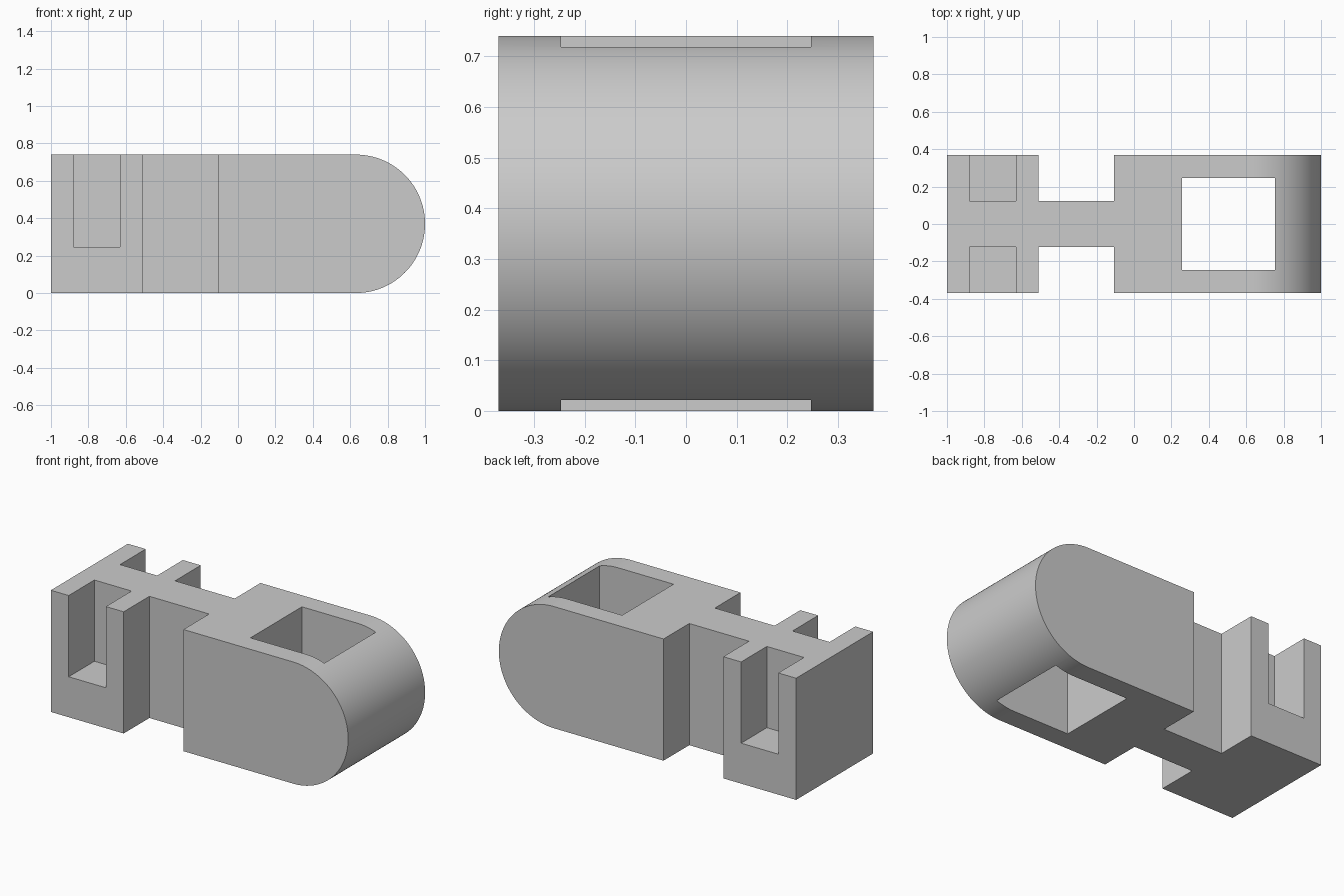
import bpy, bmesh, math

cube = bpy.data.objects.get("Cube")
if cube:
    bpy.data.objects.remove(cube, do_unlink=True)

R = 0.37        # half the height and half the depth
WEB = 0.123     # half thickness of the central web
OVER = 0.2      # how far cutters reach past the surface

grey = bpy.data.materials.new("plain_grey")
grey.use_nodes = True
colour = (0.6, 0.6, 0.6, 1)
grey.diffuse_color = colour
grey.node_tree.nodes["Principled BSDF"].inputs["Base Color"].default_value = colour


def add_object(name, bm):
    bmesh.ops.recalc_face_normals(bm, faces=bm.faces)
    mesh = bpy.data.meshes.new(name)
    bm.to_mesh(mesh)
    bm.free()
    mesh.materials.append(grey)
    ob = bpy.data.objects.new(name, mesh)
    bpy.context.collection.objects.link(ob)
    return ob


def box(name, lo, hi):
    bm = bmesh.new()
    bmesh.ops.create_cube(bm, size=1)
    for v in bm.verts:
        v.co = [a + (b - a) * (c + 0.5) for a, b, c in zip(lo, hi, v.co)]
    return add_object(name, bm)


# Body: side profile with a half-round end, extruded through the depth
steps = 64
profile = [(-1, 2 * R), (-1, 0)]
for i in range(steps + 1):
    a = -math.pi / 2 + math.pi * i / steps
    profile.append((1 - R + R * math.cos(a), R + R * math.sin(a)))
bm = bmesh.new()
side = bm.faces.new([bm.verts.new((x, -R, z)) for x, z in profile])
grown = bmesh.ops.extrude_face_region(bm, geom=[side])["geom"]
bmesh.ops.translate(bm, vec=(0, 2 * R, 0),
                    verts=[g for g in grown if isinstance(g, bmesh.types.BMVert)])
body = add_object("link_body", bm)

# Cutters: square through hole, then a neck gap and an open-topped pocket per side
top = 2 * R + OVER
cutters = [box("hole_cutter", (0.257, -0.247, -OVER), (0.754, 0.247, top))]
for s in (-1, 1):
    y0, y1 = sorted((s * WEB, s * (R + OVER)))
    cutters.append(box("neck_cutter", (-0.51, y0, -OVER), (-0.108, y1, top)))
    cutters.append(box("pocket_cutter", (-0.88, y0, 0.246), (-0.63, y1, top)))

bpy.context.view_layer.objects.active = body
for cutter in cutters:
    mod = body.modifiers.new("cut", "BOOLEAN")
    mod.operation = "DIFFERENCE"
    mod.solver = "EXACT"
    mod.object = cutter
    cutter.hide_render = True
    bpy.ops.object.modifier_apply(modifier=mod.name)
    bpy.data.objects.remove(cutter, do_unlink=True)

# Smooth round end, crisp edges elsewhere
bpy.ops.object.select_all(action="DESELECT")
body.select_set(True)
bpy.ops.object.shade_smooth_by_angle(angle=math.radians(20))
